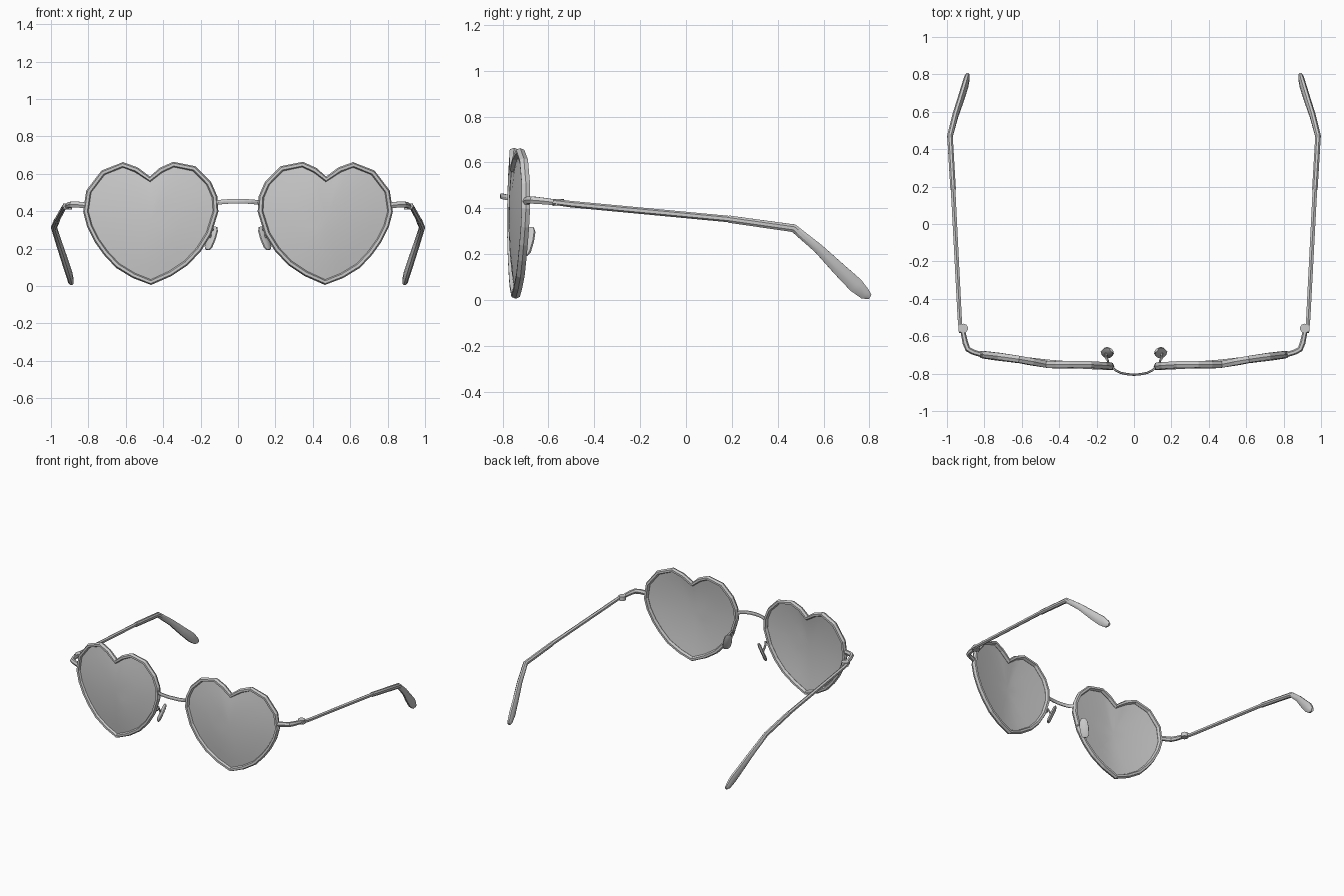
import bpy, bmesh, math
from mathutils import Vector, Matrix

if "Cube" in bpy.data.objects:
    bpy.data.objects.remove(bpy.data.objects["Cube"])


def finish(name, bm, mirror=True, angle=None):
    bmesh.ops.recalc_face_normals(bm, faces=bm.faces)
    me = bpy.data.meshes.new(name)
    bm.to_mesh(me)
    bm.free()
    ob = bpy.data.objects.new(name, me)
    bpy.context.collection.objects.link(ob)
    if angle:
        bpy.context.view_layer.objects.active = ob
        ob.select_set(True)
        bpy.ops.object.shade_smooth_by_angle(angle=math.radians(angle))
        ob.select_set(False)
    if mirror:
        ob.modifiers.new("mirror", 'MIRROR').use_mirror_merge = False
    return ob


def sweep(name, pts, sizes, ref, sides=6, closed=False, mirror=True, angle=None):
    """Tube along pts; sizes = half extents (along ref, across ref)."""
    bm = bmesh.new()
    pts = [Vector(p) for p in pts]
    n = len(pts)
    if isinstance(sizes, tuple):
        sizes = [sizes] * n
    rings = []
    for i, p in enumerate(pts):
        a = pts[(i - 1) % n] if closed or i > 0 else p
        b = pts[(i + 1) % n] if closed or i < n - 1 else p
        t = ((b - p).normalized() + (p - a).normalized()).normalized()
        u = Vector(ref)
        u = (u - t * u.dot(t)).normalized()
        v = t.cross(u)
        ring = []
        for k in range(sides):
            f = math.tau * (k + 0.5) / sides
            ring.append(bm.verts.new(p + u * math.cos(f) * sizes[i][0] + v * math.sin(f) * sizes[i][1]))
        rings.append(ring)
    for i in range(n if closed else n - 1):
        r, s = rings[i], rings[(i + 1) % n]
        for k in range(sides):
            m = (k + 1) % sides
            bm.faces.new((r[k], r[m], s[m], s[k]))
    if not closed:
        bm.faces.new(rings[0])
        bm.faces.new(rings[-1])
    return finish(name, bm, mirror, angle)


def wrap(x, z):
    """Depth of the curved front at a given spot."""
    return -0.762 + 0.065 * (max(0, x - 0.42) / 0.4) ** 1.2 + 0.012 * ((z - 0.35) / 0.3) ** 2


# Heart outline, one lens
heart = [(.47, .578), (.41, .628), (.34, .66), (.225, .637), (.145, .556), (.112, .48),
         (.107, .40), (.145, .278), (.20, .19), (.27, .115), (.36, .055), (.465, .008),
         (.56, .045), (.65, .10), (.715, .17), (.765, .24), (.805, .32), (.826, .40),
         (.81, .51), (.73, .615), (.62, .658), (.545, .63)]
cx, cz = 0.467, 0.36


def scaled(s):
    return [(cx + (x - cx) * s, cz + (z - cz) * s) for x, z in heart]


# Rims
sweep("rim", [(x, wrap(x, z), z) for x, z in scaled(0.964)], (.021, .015), (0, 1, 0), 6, True)

# Lenses: concentric heart rings, slightly domed
bm = bmesh.new()
prev = None
for s in (0.965, 0.75, 0.5, 0.25):
    ring = [bm.verts.new((x, wrap(x, z) - 0.012 * (1 - s * s), z)) for x, z in scaled(s)]
    if prev:
        for k in range(len(ring)):
            m = (k + 1) % len(ring)
            bm.faces.new((prev[k], prev[m], ring[m], ring[k]))
    prev = ring
mid = bm.verts.new((cx, wrap(cx, cz) - 0.012, cz))
for k in range(len(prev)):
    bm.faces.new((prev[k], prev[(k + 1) % len(prev)], mid))
finish("lens", bm, angle=40)

# Bridge
half = [(.118, -.762, .445), (.10, -.782, .448), (.07, -.796, .451), (.035, -.803, .453)]
path = [(-x, y, z) for x, y, z in half] + [(0, -.806, .453)] + half[::-1]
sweep("bridge", path, [(.014, .006)] * len(path), (0, 0, 1), 6, mirror=False)

# End pieces curving back to the hinges
sweep("end_piece", [(.81, -.70, .43), (.86, -.685, .436), (.888, -.67, .436), (.902, -.635, .433),
                    (.918, -.56, .425)],
      [(.018, .014), (.018, .014), (.018, .015), (.017, .015), (.014, .012)], (0, 0, 1), 6)

# Hinge barrels
bm = bmesh.new()
bmesh.ops.create_cone(bm, cap_ends=True, segments=10, radius1=.025, radius2=.025, depth=.03,
                      matrix=Matrix.Translation((.912, -.558, .425)))
finish("hinge", bm, angle=40)

# Temples
sweep("temple", [(.926, -.58, .428), (.932, -.50, .418), (.969, .22, .350)],
      [(.012, .013), (.013, .014), (.014, .014)], (1, 0, 0), 6)

# Ear sleeves, widening to a paddle tip
sweep("ear_sleeve", [(.967, .185, .353), (.984, .47, .313), (.955, .58, .222), (.925, .67, .132),
                     (.903, .74, .065), (.893, .78, .027), (.889, .802, .014)],
      [(.016, .017), (.016, .019), (.017, .023), (.018, .031), (.018, .036), (.016, .027), (.009, .012)],
      (1, 0, 0), 8, angle=35)

# Nose pads: flattened rounded blocks
axis = Vector((-.045, .03, .13)).normalized()
norm = Vector((-.74, .67, 0))
norm = (norm - axis * norm.dot(axis)).normalized()
c = Vector((.142, -.688, .255))
offs = [(-.066, .016), (-.05, .028), (0, .033), (.045, .028), (.066, .014)]
sweep("nose_pad", [c + axis * o for o, w in offs],
      [(.007, w) if abs(o) > .06 else (.012, w) for o, w in offs], norm, 8, angle=35)

# Pad wires
sweep("pad_wire", [(.135, -.755, .30), (.14, -.73, .315), (.15, -.712, .295), (.148, -.692, .26)],
      (.007, .007), (1, 0, 0), 6)
